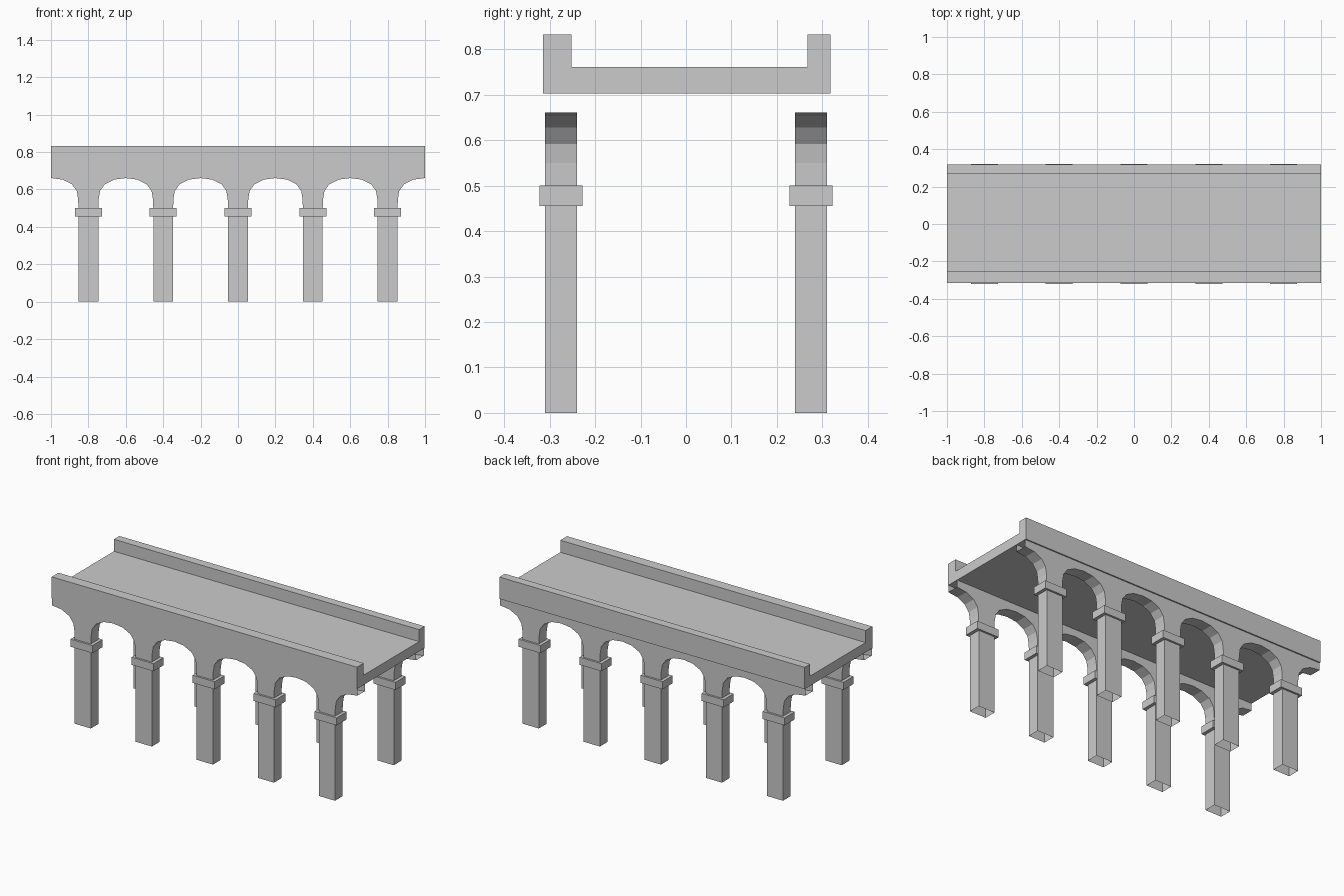
import bpy, bmesh

if "Cube" in bpy.data.objects:
    bpy.data.objects.remove(bpy.data.objects["Cube"])


def new_object(name, bm):
    mesh = bpy.data.meshes.new(name)
    bm.to_mesh(mesh)
    bm.free()
    obj = bpy.data.objects.new(name, mesh)
    bpy.context.collection.objects.link(obj)
    return obj


def ring_stack(levels, y0, y1, cap):
    """Stack rectangular rings (half width, z), bridged by quads."""
    bm = bmesh.new()
    rings = [[bm.verts.new(p) for p in
              ((-w, y0, z), (w, y0, z), (w, y1, z), (-w, y1, z))]
             for w, z in levels]
    for a, b in zip(rings, rings[1:]):
        for i in range(4):
            j = (i + 1) % 4
            if a[i].co.z > 0.65 and i % 2 and abs(a[i].co.x - b[i].co.x) < 1e-6:
                continue  # bays stay open where they meet
            bm.faces.new((a[i], a[j], b[j], b[i]))
    if cap:
        bm.faces.new(rings[0][::-1])
        bm.faces.new(rings[-1])
    return bm


# Deck with raised parapets: U section swept along x
section = [(-0.315, 0.703), (0.318, 0.703), (0.318, 0.832), (0.267, 0.832),
           (0.267, 0.761), (-0.252, 0.761), (-0.252, 0.832), (-0.315, 0.832)]
bm = bmesh.new()
face = bm.faces.new([bm.verts.new((-1, y, z)) for y, z in section])
ext = bmesh.ops.extrude_face_region(bm, geom=[face], use_keep_orig=True)
bmesh.ops.translate(bm, vec=(2, 0, 0),
                    verts=[v for v in ext["geom"] if isinstance(v, bmesh.types.BMVert)])
bmesh.ops.recalc_face_normals(bm, faces=bm.faces)
new_object("deck", bm)

# Pier flaring into half arches, and the collar around it
pier_levels = [(0.053, 0), (0.053, 0.5), (0.055, 0.55), (0.062, 0.592),
               (0.088, 0.628), (0.138, 0.653), (0.2, 0.661), (0.2, 0.703)]
collar_levels = [(0.072, 0.455), (0.072, 0.5)]

for side, s in (("front", -0.275), ("back", 0.275)):
    for name, levels, half, cap in (("pier", pier_levels, 0.0355, False),
                                    ("collar", collar_levels, 0.047, True)):
        obj = new_object(f"{side}_{name}_1",
                         ring_stack(levels, s - half, s + half, cap))
        obj.location.x = -0.8
        for k in range(1, 5):
            copy = bpy.data.objects.new(f"{side}_{name}_{k + 1}", obj.data)
            copy.location.x = -0.8 + 0.4 * k
            bpy.context.collection.objects.link(copy)
